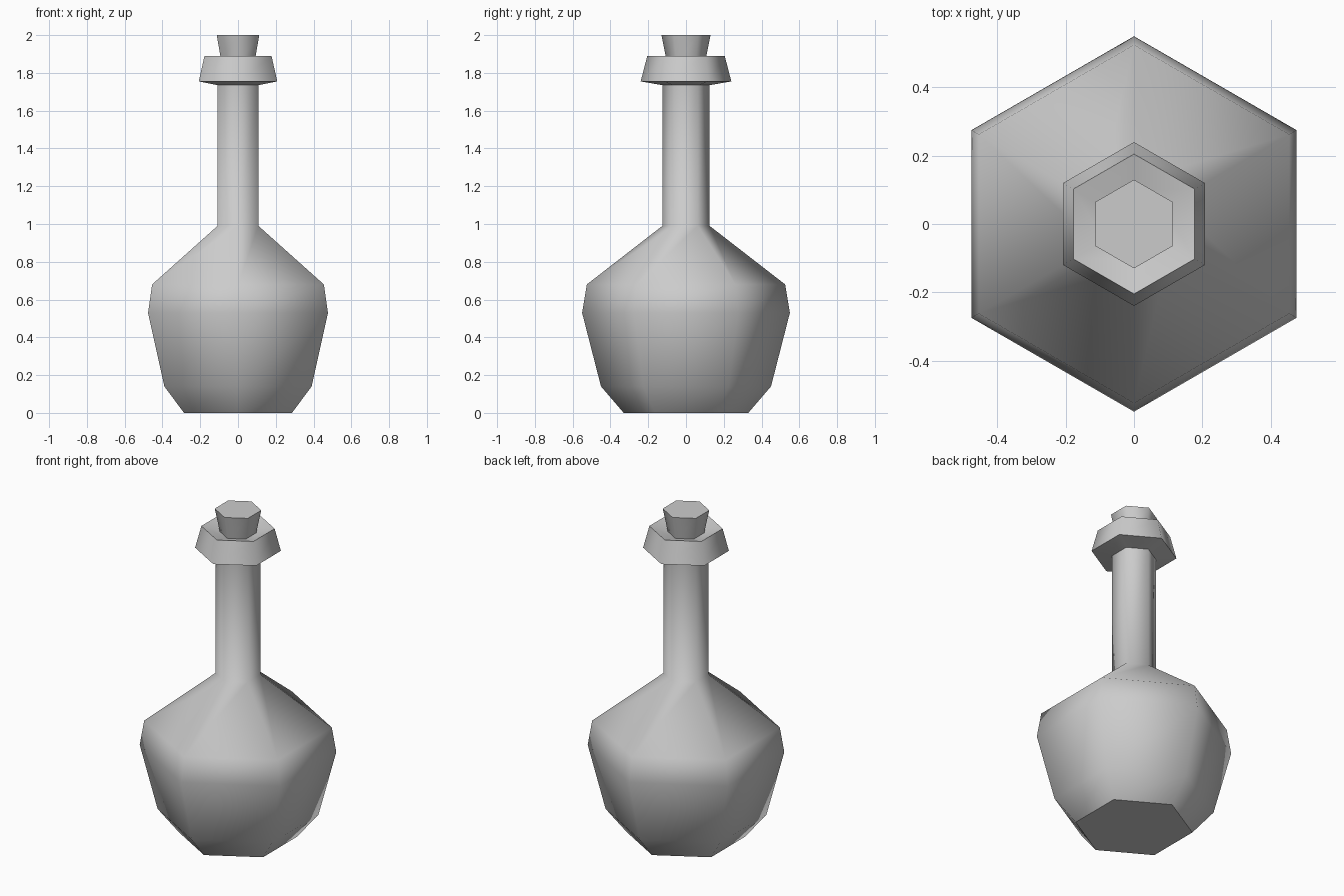
import bpy
import bmesh
import math

cube = bpy.data.objects.get("Cube")
if cube:
    bpy.data.objects.remove(cube, do_unlink=True)

SIDES = 6

grey = bpy.data.materials.new("plain grey")
grey.use_nodes = True
GREY = (0.6, 0.6, 0.6, 1)
grey.diffuse_color = GREY
grey.node_tree.nodes["Principled BSDF"].inputs["Base Color"].default_value = GREY


def lathe(name, profile):
    """Stack six-sided rings of (radius, height) with corners on the y axis, capped at both ends."""
    bm = bmesh.new()
    rings = []
    for radius, z in profile:
        angles = [math.pi / 2 + math.tau * i / SIDES for i in range(SIDES)]
        rings.append([bm.verts.new((radius * math.cos(a), radius * math.sin(a), z)) for a in angles])
    for low, high in zip(rings, rings[1:]):
        for i in range(SIDES):
            j = (i + 1) % SIDES
            bm.faces.new((low[i], low[j], high[j], high[i]))
    caps = [bm.faces.new(rings[0][::-1]), bm.faces.new(rings[-1])]
    bm.faces.index_update()
    cap_ids = [f.index for f in caps]
    mesh = bpy.data.meshes.new(name)
    bm.to_mesh(mesh)
    bm.free()
    obj = bpy.data.objects.new(name, mesh)
    bpy.context.collection.objects.link(obj)
    mesh.materials.append(grey)

    # Rounded sides, crisp rims and flat caps
    bpy.ops.object.select_all(action="DESELECT")
    obj.select_set(True)
    bpy.context.view_layer.objects.active = obj
    bpy.ops.object.shade_smooth_by_angle(angle=math.radians(65))
    for i in cap_ids:
        mesh.polygons[i].use_smooth = False
    return obj


# Bulb, shoulder and neck, flared lip and the dished mouth
lathe("bottle", [
    (0.33, 0), (0.45, 0.14), (0.55, 0.53), (0.525, 0.68),
    (0.125, 0.99), (0.125, 1.735),
    (0.24, 1.755), (0.205, 1.89), (0.1, 1.86),
])

# Tapered stopper
lathe("stopper", [(0.1, 1.85), (0.13, 2.0)])
